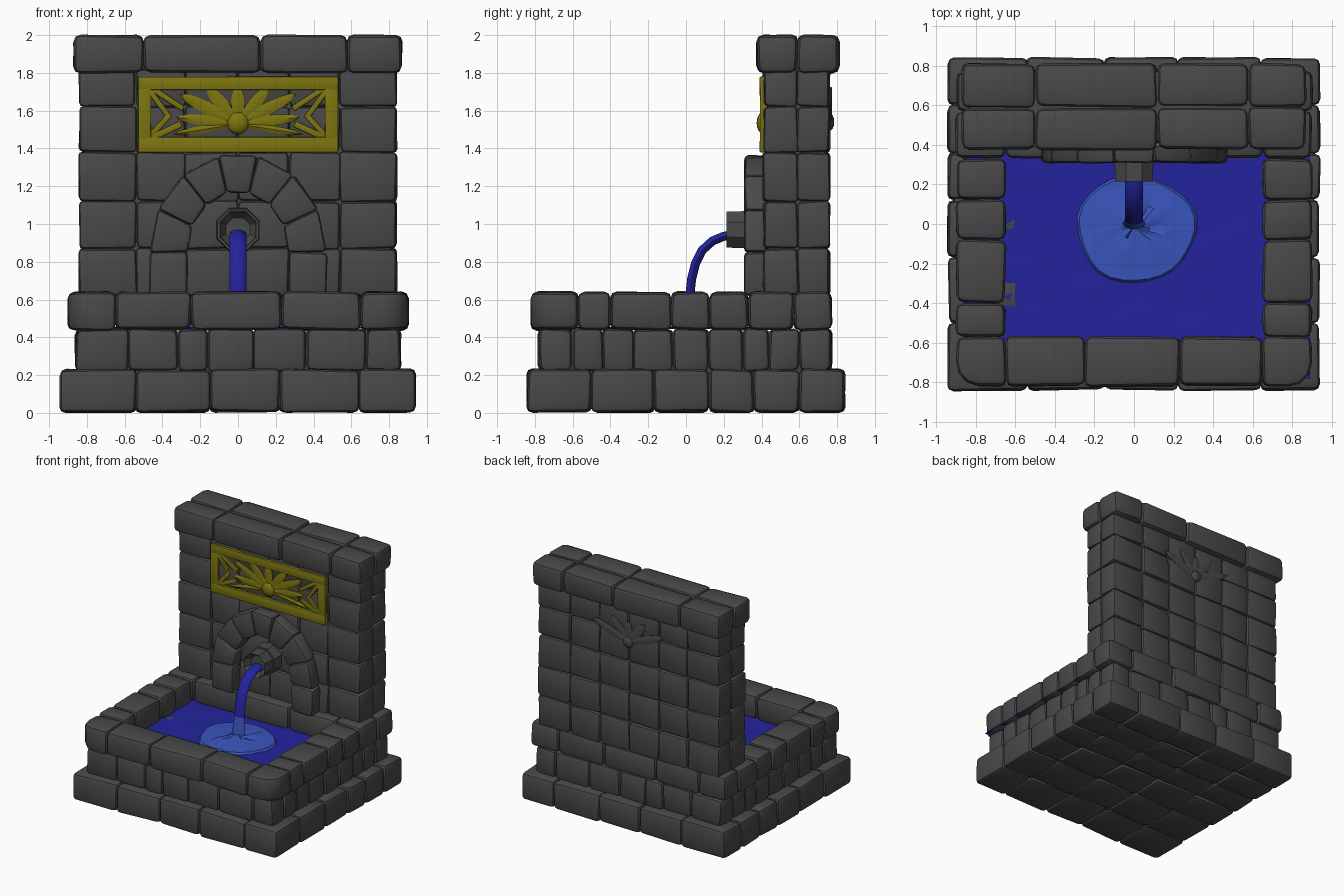
import bpy, bmesh, math, random
from mathutils import Vector, Matrix

if "Cube" in bpy.data.objects:
    bpy.data.objects.remove(bpy.data.objects["Cube"])

random.seed(4)


def material(name, rgb):
    m = bpy.data.materials.new(name)
    m.diffuse_color = (*rgb, 1)
    m.use_nodes = True
    m.node_tree.nodes["Principled BSDF"].inputs["Base Color"].default_value = m.diffuse_color
    return m


STONE = material("dark_stone", (0.066, 0.066, 0.066))
GOLD = material("old_gold", (0.205, 0.18, 0.005))
WATER = material("deep_water", (0.017, 0.017, 0.34))
FOAM = material("light_water", (0.042, 0.09, 0.50))


def finish(name, bm, mat, angle=40):
    bmesh.ops.recalc_face_normals(bm, faces=bm.faces[:])
    me = bpy.data.meshes.new(name)
    bm.to_mesh(me)
    bm.free()
    me.materials.append(mat)
    me.shade_smooth()
    me.set_sharp_from_angle(angle=math.radians(angle))
    ob = bpy.data.objects.new(name, me)
    bpy.context.collection.objects.link(ob)
    return ob


def stone(bm, corners, bevel=0.03, jitter=0.007, rounded=None):
    """Bevelled stone from 8 corners: four below (or in front), four above (or behind)."""
    t = bmesh.new()
    v = [t.verts.new(Vector(c) + Vector([random.uniform(-jitter, jitter) for _ in range(3)])) for c in corners]
    for f in ((0, 3, 2, 1), (4, 5, 6, 7), (0, 1, 5, 4), (1, 2, 6, 5), (2, 3, 7, 6), (3, 0, 4, 7)):
        t.faces.new([v[i] for i in f])
    bmesh.ops.recalc_face_normals(t, faces=t.faces[:])
    edges = t.edges[:]
    if rounded is not None:
        e = t.edges.get((v[rounded], v[rounded + 4]))
        bmesh.ops.bevel(t, geom=[e], offset=0.12, segments=3, profile=0.5, affect='EDGES')
        edges = [e for e in t.edges if e.calc_face_angle(0) > 0.9 or abs(e.verts[0].co.z - e.verts[1].co.z) < 0.05]
    bmesh.ops.bevel(t, geom=edges, offset=bevel, segments=2, profile=0.5, affect='EDGES')
    me = bpy.data.meshes.new("tmp")
    t.to_mesh(me)
    t.free()
    bm.from_mesh(me)
    bpy.data.meshes.remove(me)


def box_corners(x0, x1, y0, y1, z0, z1):
    return [(x, y, z) for z in (z0, z1) for x, y in ((x0, y0), (x1, y0), (x1, y1), (x0, y1))]


def masonry(name, xs, ys, zs, keep=lambda x, y: True, round_front=False, bevel=0.03):
    """Grid of stones between the given joint lines."""
    bm = bmesh.new()
    for k in range(len(zs) - 1):
        for i in range(len(xs) - 1):
            for j in range(len(ys) - 1):
                if not keep((xs[i] + xs[i + 1]) / 2, (ys[j] + ys[j + 1]) / 2):
                    continue
                r = None
                if round_front and j == 0:
                    r = 0 if i == 0 else 1 if i == len(xs) - 2 else None
                stone(bm, box_corners(xs[i], xs[i + 1], ys[j], ys[j + 1], zs[k], zs[k + 1]), bevel, rounded=r)
    return finish(name, bm, STONE)


def core(name, *b):
    bm = bmesh.new()
    stone(bm, box_corners(*b), 0.005, 0)
    finish(name, bm, STONE)


# Basin: base course, middle course and rim
masonry("base_course", [-.94, -.54, -.15, .22, .64, .94], [-.84, -.5, -.17, .12, .36, .6, .84], [.005, .23])
masonry("middle_course", [-.86, -.58, -.32, -.16, .08, .36, .68, .86],
        [-.78, -.6, -.44, -.28, -.07, .12, .3, .44, .6, .77], [.22, .445],
        lambda x, y: abs(x) > .66 or y < -.58 or y > .6)
masonry("basin_rim", [-.9, -.65, -.25, .23, .65, .9], [-.82, -.57, -.4, -.08, .12, .33, .57, .77], [.44, .64],
        lambda x, y: abs(x) > .65 or y < -.57 or y > .33, True, .035)
core("base_core", -.91, .91, -.81, .81, .03, .21)
core("middle_core", -.83, .83, -.75, .74, .2, .43)

# Back wall and its cap
masonry("back_wall", [-.84, -.54, -.28, 0, .27, .54, .84], [.41, .59, .76],
        [.62, .87, 1.12, 1.38, 1.62, 1.82], bevel=.022)
core("wall_core", -.81, .81, .435, .735, .5, 1.85)
masonry("wall_cap", [-.87, -.5, .115, .58, .87], [.375, .59, .81], [1.8, 2.0], bevel=.038)
core("cap_core", -.83, .83, .42, .77, 1.82, 1.97)

# Arch of wedge stones on two short legs
bm = bmesh.new()
for s in (-1, 1):
    stone(bm, box_corners(*sorted((s * .27, s * .47)), .31, .43, .62, .85), .025)


def arch_point(a, rx, rz, y):
    return (rx * math.cos(a), y, .85 + rz * math.sin(a))


N = 7
for i in range(N):
    a, b = math.pi * i / N, math.pi * (i + 1) / N
    stone(bm, [arch_point(t, r, r2, y) for y in (.31, .43)
               for t, r, r2 in ((a, .265, .32), (a, .47, .525), (b, .47, .525), (b, .265, .32))], .022, .005)
finish("arch", bm, STONE)

# Spout: octagonal flange and hollow nozzle
bm = bmesh.new()
for radius, y0, y1 in ((.125, .32, .44), (.108, .215, .36)):
    m = (Matrix.Translation((0, (y0 + y1) / 2, .97)) @ Matrix.Rotation(math.pi / 2, 4, 'X')
         @ Matrix.Rotation(math.pi / 8, 4, 'Z'))
    made = bmesh.ops.create_cone(bm, cap_ends=True, segments=8, radius1=radius, radius2=radius * .95,
                                 depth=y1 - y0, matrix=m)
front = min(bm.faces, key=lambda f: f.calc_center_median().y)
bmesh.ops.inset_region(bm, faces=[front], thickness=.035)
bmesh.ops.translate(bm, verts=front.verts[:], vec=(0, .05, 0))
finish("spout", bm, STONE, 30)


# Ornament pieces, lying in the xz plane at depth y; out is the direction of relief
def leaf(bm, cx, cz, ang, start, length, width, y, relief, out):
    d, n = Vector((math.cos(ang), 0, math.sin(ang))), Vector((-math.sin(ang), 0, math.cos(ang)))
    c = Vector((cx, y, cz))
    rows = []
    for t in (0, .2, .45, .7, .88, 1):
        w = width * (.25 + .75 * math.sin(math.pi * min(1, t * .85 + .1))) * (.15 if t == 1 else 1)
        p = c + d * (start + length * t)
        up = Vector((0, out * relief, 0))
        rows.append([bm.verts.new(q) for q in (p - n * w - up * 1.2, p - n * w + up * .4, p + up,
                                               p + n * w + up * .4, p + n * w - up * 1.2)])
    for r, q in zip(rows, rows[1:]):
        for k in range(5):
            bm.faces.new((r[k], r[(k + 1) % 5], q[(k + 1) % 5], q[k]))
    bm.faces.new(rows[0])
    bm.faces.new(rows[-1])


def bar(bm, x0, z0, x1, z1, w, y0, y1):
    d = Vector((x1 - x0, 0, z1 - z0)).normalized()
    n = Vector((-d.z, 0, d.x)) * w / 2
    p, q = Vector((x0, 0, z0)), Vector((x1, 0, z1))
    stone(bm, [c + Vector((0, y, 0)) for y in (y0, y1) for c in (p - n, q - n, q + n, p + n)], .006, .001)


def boss(bm, x, y, z, r):
    bmesh.ops.create_uvsphere(bm, u_segments=16, v_segments=8, radius=r,
                              matrix=Matrix.Translation((x, y, z)) @ Matrix.Diagonal((1, .6, 1, 1)))


# Gold panel on the front: frame, corner lattice and fan of leaves
bm = bmesh.new()
for z, w in ((1.745, .07), (1.42, .08)):
    bar(bm, -.53, z, .53, z, w, .39, .43)
for s in (-1, 1):
    bar(bm, s * .495, 1.385, s * .495, 1.775, .07, .391, .43)
    bar(bm, s * .47, 1.71, s * .36, 1.56, .03, .396, .43)
    bar(bm, s * .47, 1.46, s * .36, 1.58, .03, .396, .43)
    bar(bm, s * .46, 1.455, s * .3, 1.53, .035, .396, .43)
    bar(bm, s * .45, 1.715, s * .29, 1.61, .03, .396, .43)
for deg, ln, w in ((90, .15, .038), (50, .21, .036), (130, .21, .036), (27, .30, .034), (153, .30, .034),
                   (6, .28, .03), (174, .28, .03), (-9, .3, .02), (189, .3, .02)):
    leaf(bm, 0, 1.53, math.radians(deg), .045, ln, w, .408, .014, -1)
boss(bm, 0, .41, 1.535, .06)
finish("gold_panel", bm, GOLD)

# Matching stone fan carved on the back
bm = bmesh.new()
for deg, ln, w in ((90, .13, .036), (50, .2, .036), (130, .2, .036), (20, .3, .035), (160, .3, .035)):
    leaf(bm, 0, 1.54, math.radians(deg), .04, ln, w, .758, .014, 1)
boss(bm, 0, .755, 1.54, .05)
finish("back_carving", bm, STONE)

# Pool water with small ripples, spreading under the rim to its right edge
bm = bmesh.new()
bmesh.ops.create_grid(bm, x_segments=24, y_segments=20, size=1)
for v in bm.verts:
    v.co = (.02 + v.co.x * .87, -.185 + v.co.y * .595, .45 + random.uniform(-.005, .005))
finish("pool_water", bm, WATER, 60)

# Falling stream: flat oval section swept along a curve; the foot is foam
path = [(.27, .945), (.2, .935), (.14, .91), (.085, .86), (.05, .79), (.03, .71), (.02, .62), (.01, .54), (0, .44)]


def sweep(name, pts, mat, grow=0):
    bm = bmesh.new()
    rings = []
    for i, (y, z) in enumerate(pts):
        a, b = pts[max(i - 1, 0)], pts[min(i + 1, len(pts) - 1)]
        t = Vector((0, b[0] - a[0], b[1] - a[1])).normalized()
        n = Vector((0, -t.z, t.y))
        k = 1 + grow * i
        rings.append([bm.verts.new(Vector((.046 * k * math.cos(u), y, z)) + n * .025 * k * math.sin(u))
                      for u in [math.tau * j / 10 for j in range(10)]])
    for r, q in zip(rings, rings[1:]):
        for k in range(10):
            bm.faces.new((r[k], r[(k + 1) % 10], q[(k + 1) % 10], q[k]))
    bm.faces.new(rings[0])
    bm.faces.new(rings[-1])
    finish(name, bm, mat, 60)


sweep("water_stream", path[:7], WATER)
sweep("stream_foot", path[6:], FOAM, .15)

# Splash disc with an uneven edge and choppy middle
bm = bmesh.new()
centre = bm.verts.new((0, -.01, .49))
prev = None
for r in (.07, .15, .23, .29, .305):
    ring = []
    for j in range(28):
        a = math.tau * j / 28
        q = r * (1 + .025 * math.sin(3 * a + 1) + .02 * math.sin(5 * a))
        z = .445 if r > .3 else .464 + (.025 * random.random() if r < .2 else .004 * random.random())
        ring.append(bm.verts.new((.01 + q * math.cos(a), -.025 + q * .9 * math.sin(a), z)))
    for j in range(28):
        k = (j + 1) % 28
        bm.faces.new((prev[j], prev[k], ring[k], ring[j]) if prev else (centre, ring[j], ring[k]))
    prev = ring
finish("splash", bm, FOAM, 30)
